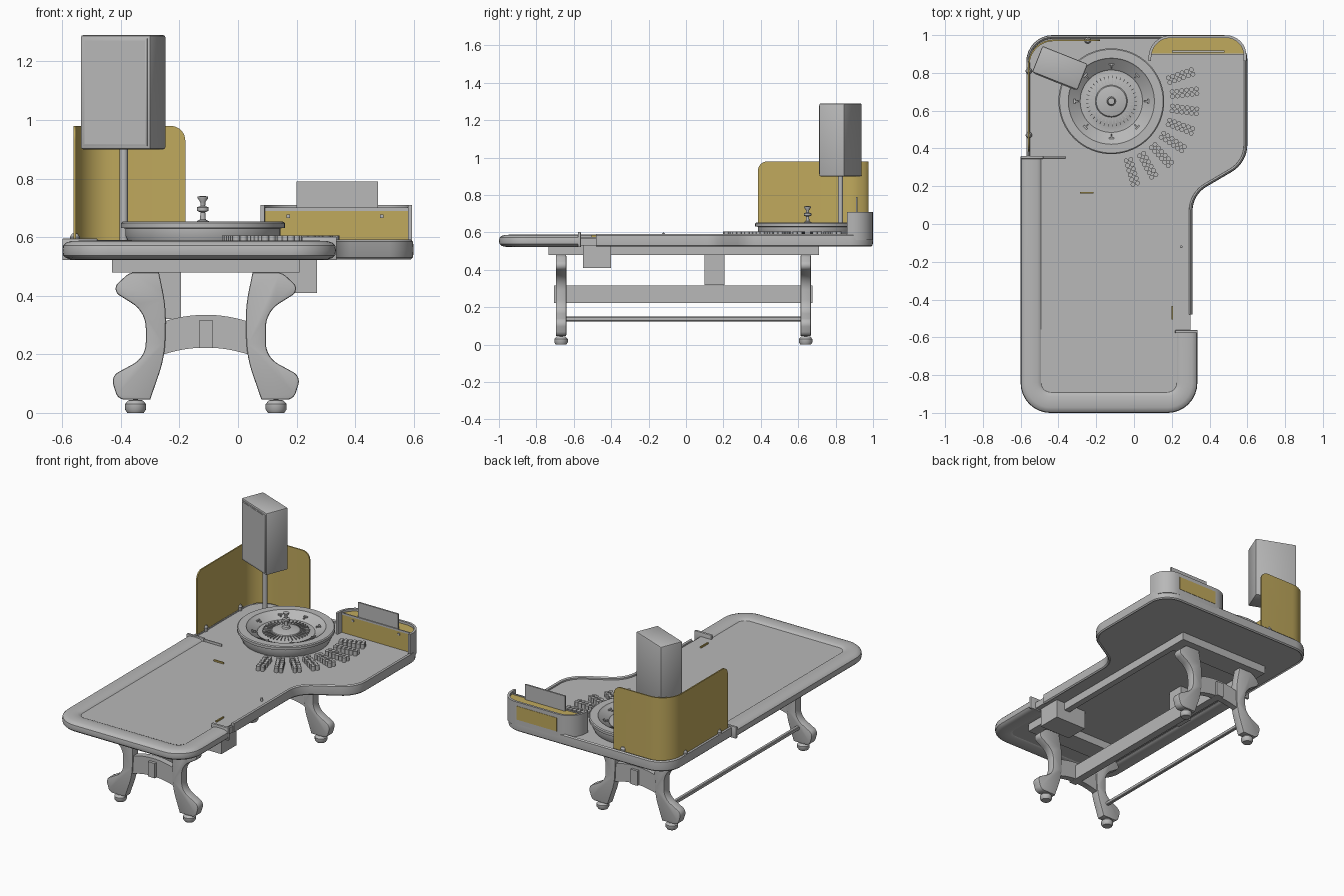
import bpy
import bmesh
import math
from mathutils import Matrix, Vector

default_cube = bpy.data.objects.get("Cube")
if default_cube:
    bpy.data.objects.remove(default_cube)


def make_material(name, red, green, blue):
    material = bpy.data.materials.new(name)
    material.use_nodes = True
    color = (red, green, blue, 1)
    material.diffuse_color = color
    material.node_tree.nodes["Principled BSDF"].inputs["Base Color"].default_value = color
    return material


GREY = make_material("plain grey", 0.48, 0.48, 0.48)
GOLD = make_material("amber gold", 0.53, 0.4, 0.11)


def finish(name, bm, material):
    bmesh.ops.recalc_face_normals(bm, faces=bm.faces)
    mesh = bpy.data.meshes.new(name)
    bm.to_mesh(mesh)
    bm.free()
    mesh.materials.append(material)
    part = bpy.data.objects.new(name, mesh)
    bpy.context.collection.objects.link(part)
    bpy.ops.object.select_all(action="DESELECT")
    part.select_set(True)
    bpy.context.view_layer.objects.active = part
    bpy.ops.object.shade_smooth_by_angle(angle=math.radians(35))
    return part


def rounded(corners, steps=8):
    """Turn (x, y, trim) corners into points, with an arc at each trimmed corner."""
    points = []
    count = len(corners)
    for i, (x, y, trim) in enumerate(corners):
        corner = Vector((x, y))
        if not trim:
            points.append(corner)
            continue
        before = (Vector(corners[i - 1][:2]) - corner).normalized()
        after = (Vector(corners[(i + 1) % count][:2]) - corner).normalized()
        start, end = corner + before * trim, corner + after * trim
        weight = math.sin(before.angle(after) / 2)
        for k in range(steps + 1):
            t = k / steps
            a, b, c = (1 - t) ** 2, 2 * t * (1 - t) * weight, t * t
            points.append((start * a + corner * b + end * c) / (a + b + c))
    return points


def plate(name, outline, low, high, material=GREY, upright=False, bevel=0):
    """Extrude an outline along z, or along y when upright."""
    bm = bmesh.new()

    def place(p, depth):
        return (p.x, depth, p.y) if upright else (p.x, p.y, depth)
    face = bm.faces.new([bm.verts.new(place(p, low)) for p in outline])
    moved = bmesh.ops.extrude_face_region(bm, geom=[face])["geom"]
    shift = (0, high - low, 0) if upright else (0, 0, high - low)
    bmesh.ops.translate(bm, vec=shift, verts=[v for v in moved if isinstance(v, bmesh.types.BMVert)])
    if bevel:
        rims = [e for f in bm.faces if len(f.verts) > 4 for e in f.edges]
        bmesh.ops.bevel(bm, geom=rims, offset=bevel, segments=2, profile=0.5, affect="EDGES")
    return finish(name, bm, material)


def sweep(name, path, section, material=GREY, corner_cut=0):
    """Carry a closed (offset, z) section along a path on the floor plane."""
    bm = bmesh.new()
    rings = []
    for i, p in enumerate(path):
        into = (p - path[max(i - 1, 0)]).normalized()
        out = (path[min(i + 1, len(path) - 1)] - p).normalized()
        along = (into + out).normalized()
        side = Vector((along.y, -along.x))
        stretch = 1 / max(along.dot(out if out.length else into), 0.5)
        rings.append([bm.verts.new((*(p + side * u * stretch), z)) for u, z in section])
    n = len(section)
    for a, b in zip(rings, rings[1:]):
        for k in range(n):
            bm.faces.new((a[k], a[(k + 1) % n], b[(k + 1) % n], b[k]))
    caps = [bm.faces.new(rings[0]), bm.faces.new(rings[-1])]
    if corner_cut:
        top = max(z for u, z in section) - 0.001
        edges = [e for f in caps for e in f.edges if min(v.co.z for v in e.verts) > top]
        bmesh.ops.bevel(bm, geom=edges, offset=corner_cut, segments=8, profile=0.5, affect="EDGES")
    return finish(name, bm, material)


def lathe(name, profile, x, y, material=GREY, segments=48):
    """Spin an (r, z) profile around an upright axis."""
    bm = bmesh.new()
    verts = [bm.verts.new((r, 0, z)) for r, z in profile]
    edges = [bm.edges.new(pair) for pair in zip(verts, verts[1:])]
    bmesh.ops.spin(bm, geom=verts + edges, axis=(0, 0, 1), cent=(0, 0, 0),
                   angle=math.tau, steps=segments, use_duplicate=False)
    bmesh.ops.remove_doubles(bm, verts=bm.verts, dist=0.0001)
    bmesh.ops.translate(bm, vec=(x, y, 0), verts=bm.verts)
    return finish(name, bm, material)


def boxes(name, items, material=GREY, bevel=0):
    """Join boxes given as (x range, y range, z range), or (size, centre, turn)."""
    bm = bmesh.new()
    for a, b, c in items:
        if isinstance(c, tuple):
            size = [r[1] - r[0] for r in (a, b, c)]
            centre, turn = [sum(r) / 2 for r in (a, b, c)], 0
        else:
            size, centre, turn = a, b, c
        matrix = Matrix.Translation(centre) @ Matrix.Rotation(turn, 4, "Z") @ Matrix.Diagonal((*size, 1))
        bmesh.ops.create_cube(bm, size=1, matrix=matrix)
    if bevel:
        bmesh.ops.bevel(bm, geom=bm.edges[:], offset=bevel, segments=2, profile=0.5, affect="EDGES")
    return finish(name, bm, material)


def oval(half_width, low, high, steps=16):
    middle, half = (low + high) / 2, (high - low) / 2
    angles = [math.tau * k / steps for k in range(steps)]
    return [(half_width * math.copysign(abs(math.cos(a)) ** 0.7, math.cos(a)),
             middle + half * math.copysign(abs(math.sin(a)) ** 0.7, math.sin(a))) for a in angles]


def strip(half_width, low, high):
    return [(-half_width, low), (half_width, low), (half_width, high), (-half_width, high)]


# Table top, with a wide rear wing joined by an S-shaped edge
bend = [(0.3, 0.16, 0.09), (0.59, 0.33, 0.09), (0.59, 0.99, 0.12), (-0.56, 0.99, 0.13)]
top_corners = [(-0.56, -0.96, 0.12), (0.29, -0.96, 0.12), (0.29, -0.5, 0)] + bend
plate("table_top", rounded(top_corners), 0.53, 0.576)

# Padded arm rest around the front, with end collars
sweep("arm_rest", rounded([(-0.542, 0.355, 0), (-0.542, -0.942, 0.1), (0.277, -0.942, 0.1), (0.277, -0.575, 0)]),
      oval(0.058, 0.522, 0.588))
boxes("arm_rest_collars", [((0.218, 0.337), (-0.578, -0.562), (0.522, 0.602)),
                           ((-0.6, -0.48), (0.345, 0.36), (0.522, 0.595)),
                           ((-0.5, -0.36), (0.348, 0.358), (0.57, 0.59))], bevel=0.003)
sweep("edge_rim", rounded([(0.3, -0.48, 0)] + bend + [(-0.56, 0.355, 0)]), oval(0.01, 0.524, 0.592, 8))
boxes("side_filler", [((0.28, 0.3), (-0.57, -0.47), (0.53, 0.57))])

# Frame and boxes below the top
boxes("under_frame", [((-0.43, 0.21), (-0.735, -0.6), (0.48, 0.53)), ((-0.43, 0.21), (0.57, 0.71), (0.48, 0.53)),
                      ((-0.43, -0.39), (-0.6, 0.57), (0.48, 0.53)), ((0.17, 0.21), (-0.6, 0.57), (0.48, 0.53))])
boxes("under_boxes", [((0.05, 0.27), (-0.55, -0.4), (0.41, 0.53)), ((-0.27, -0.195), (0.1, 0.205), (0.32, 0.53))])

# Scrolled trestle legs, mirrored about the trestle centre
MIDDLE = -0.11
leg = [(0.16, 0.48, 0), (0.26, 0.48, 0.02), (0.325, 0.42, 0.035), (0.205, 0.345, 0.055), (0.205, 0.19, 0.05),
       (0.325, 0.125, 0.03), (0.3, 0.045, 0.025), (0.19, 0.045, 0), (0.14, 0.19, 0.06), (0.135, 0.36, 0.06)]
arch_top = [(0.15 * k / 6, 0.335 - 0.025 * (k / 6) ** 2) for k in range(-6, 7)]
arch = [Vector((MIDDLE + x, z)) for x, z in arch_top]
arch += [Vector((p.x, p.y - 0.112)) for p in reversed(arch)]
foot = [(0, 0), (0.028, 0), (0.036, 0.012), (0.036, 0.03), (0.024, 0.043), (0, 0.046)]
for place, y in (("front", -0.668), ("back", 0.64)):
    for side, sign in (("right", -1), ("left", 1)):
        outline = rounded([(MIDDLE + sign * u, z, trim) for u, z, trim in leg])
        plate(f"{place}_{side}_leg", outline, y - 0.028, y + 0.028, upright=True, bevel=0.006)
        lathe(f"{place}_{side}_foot", foot, MIDDLE + sign * 0.24, y, segments=24)
    plate(f"{place}_arch", arch, y - 0.02, y + 0.02, upright=True)

# Long stretcher with tenons, and the low foot rod
boxes("stretcher", [((MIDDLE - 0.024, MIDDLE + 0.024), (-0.705, 0.675), (0.222, 0.315))])
sweep("foot_rod", [Vector((-0.33, -0.66)), Vector((-0.33, 0.63))], oval(0.012, 0.125, 0.15, 12))

# Wheel: bowl, sloping rotor and turned spindle
WX, WY = -0.12, 0.65
bowl = [(0, 0.575), (0.25, 0.575), (0.265, 0.605), (0.265, 0.63), (0.28, 0.632), (0.28, 0.648), (0.274, 0.653),
        (0.228, 0.653), (0.222, 0.645), (0.17, 0.625), (0.165, 0.618), (0.135, 0.618), (0.12, 0.624),
        (0.085, 0.626), (0.08, 0.632), (0, 0.65)]
lathe("wheel_bowl", bowl, WX, WY, segments=64)
spindle = [(0.026, 0.64), (0.02, 0.655), (0.01, 0.66), (0.008, 0.685), (0.02, 0.69), (0.02, 0.702),
           (0.008, 0.706), (0.009, 0.72), (0.018, 0.733), (0.018, 0.739), (0, 0.741)]
lathe("wheel_spindle", spindle, WX, WY, segments=20)


def around(radius, count, size, z):
    turns = [math.tau * k / count for k in range(count)]
    return [(size, (WX + radius * math.cos(a), WY + radius * math.sin(a), z), a) for a in turns]


boxes("wheel_pockets", around(0.11, 37, (0.05, 0.003, 0.008), 0.627))
boxes("wheel_deflectors", around(0.195, 8, (0.008, 0.026, 0.008), 0.637)
      + around(0.185, 8, (0.022, 0.006, 0.008), 0.634))

# Fanned rows of chip stacks
bm = bmesh.new()
for row in range(8):
    turn = math.radians(20 - 13.4 * row)
    for step in range(6):
        for lane in (-1, 1):
            spot = Matrix.Rotation(turn, 4, "Z") @ Vector((0.325 + 0.026 * step, 0.013 * lane, 0.59))
            bmesh.ops.create_cone(bm, cap_ends=True, segments=12, radius1=0.0125, radius2=0.0125, depth=0.03,
                                  matrix=Matrix.Translation(spot + Vector((WX, WY, 0))))
finish("chip_stacks", bm, GREY)

# Curved privacy screen with clips
sweep("privacy_screen", rounded([(-0.557, 0.385, 0), (-0.557, 0.972, 0.13), (-0.18, 0.972, 0)]),
      strip(0.004, 0.585, 0.98), GOLD, corner_cut=0.05)
clip = [(0, 0.575), (0.014, 0.575), (0.017, 0.6), (0.01, 0.612), (0, 0.615)]
for i, (x, y) in enumerate([(-0.245, 0.972), (-0.557, 0.81), (-0.557, 0.47)]):
    lathe(f"screen_clip_{i}", clip, x, y, segments=16)

# Turned display cabinet on a pole
TURN = math.radians(-21.6)
display_centre = Vector((-0.392, 0.826, 1.095))
boxes("display_cabinet", [((0.258, 0.148, 0.39), display_centre, TURN)], bevel=0.008)
forward = Matrix.Rotation(TURN, 3, "Z") @ Vector((0, -1, 0))
boxes("display_bezel", [((0.236, 0.008, 0.368), display_centre + forward * 0.073, TURN)], bevel=0.002)
boxes("display_screen", [((0.222, 0.008, 0.354), display_centre + forward * 0.075, TURN)])
lathe("display_pole", [(0.026, 0.575), (0.026, 0.585), (0.014, 0.59), (0.014, 0.91)], -0.39, 0.826, segments=20)

# Dealer box: curved wall, gold body and back panel, upright card
sweep("dealer_box_wall", rounded([(0.084, 0.862, 0), (0.084, 0.992, 0.11), (0.588, 0.992, 0.1), (0.588, 0.862, 0)]),
      strip(0.007, 0.56, 0.71))
plate("dealer_box_body", rounded([(0.09, 0.9, 0), (0.584, 0.9, 0), (0.584, 0.988, 0.085), (0.09, 0.988, 0.085)]),
      0.576, 0.695, GOLD)
boxes("dealer_box_lip", [((0.09, 0.584), (0.896, 0.902), (0.69, 0.702))])
boxes("dealer_box_back_panel", [((0.2, 0.48), (0.995, 1.001), (0.6, 0.685))], GOLD)
boxes("dealer_box_studs", [((x, x + 0.012), (0.894, 0.902), (0.665, 0.677)) for x in (0.165, 0.485)])
boxes("card_stand", [((0.2, 0.478), (0.908, 0.918), (0.69, 0.79))])

# Small markers on the playing surface
boxes("brass_tags", [((-0.285, -0.215), (0.161, 0.17), (0.57, 0.585)), ((0.198, 0.206), (-0.505, -0.435), (0.57, 0.585))],
      GOLD)
lathe("table_peg", [(0.007, 0.57), (0.007, 0.595), (0, 0.6)], 0.25, -0.12, segments=12)
